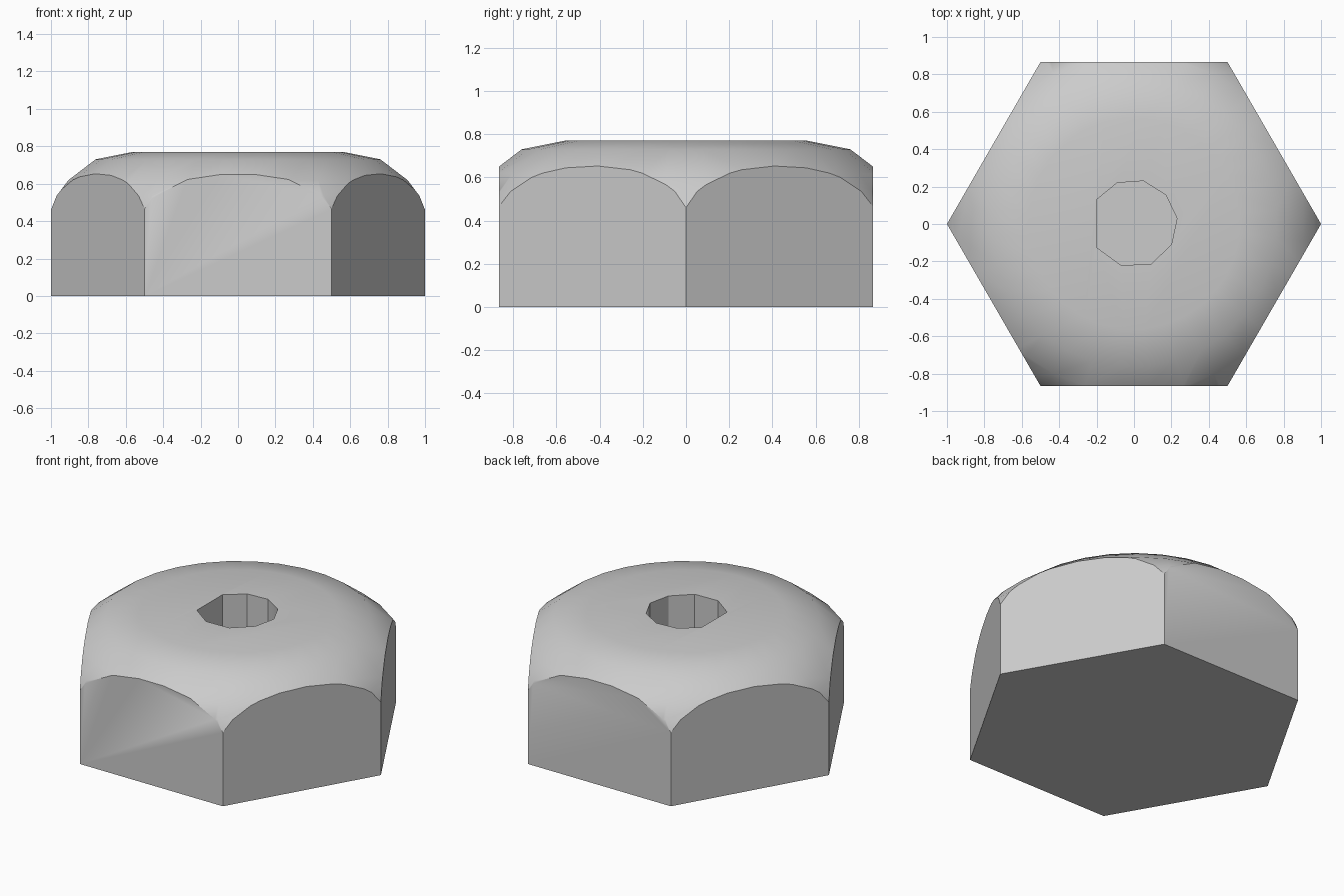
import bpy, bmesh
from math import cos, sin, radians, sqrt
from mathutils import Vector

if "Cube" in bpy.data.objects:
    bpy.data.objects.remove(bpy.data.objects["Cube"])

grey = bpy.data.materials.new("plain grey")
grey.use_nodes = True
colour = (0.6, 0.6, 0.6, 1)
grey.diffuse_color = colour
grey.node_tree.nodes["Principled BSDF"].inputs["Base Color"].default_value = colour


def make_object(name, bm):
    bmesh.ops.recalc_face_normals(bm, faces=bm.faces)
    mesh = bpy.data.meshes.new(name)
    bm.to_mesh(mesh)
    bm.free()
    mesh.materials.append(grey)
    obj = bpy.data.objects.new(name, mesh)
    bpy.context.collection.objects.link(obj)
    return obj


def loft(name, rings, trim=None):
    """Skin a stack of rings and cap both ends."""
    bm = bmesh.new()
    loops = [[bm.verts.new(p) for p in ring] for ring in rings]
    for low, high in zip(loops, loops[1:]):
        n = len(low)
        for i in range(n):
            j = (i + 1) % n
            bm.faces.new((low[i], low[j], high[j], high[i]))
    bm.faces.new(loops[0])
    bm.faces.new(loops[-1])
    if trim:
        trim(bm)
    return make_object(name, bm)


def cut_hexagon(bm):
    """Slice six flat sides off the round body."""
    for k in range(6):
        a = radians(30 + 60 * k)
        normal = Vector((cos(a), sin(a), 0))
        cut = bmesh.ops.bisect_plane(
            bm, geom=bm.verts[:] + bm.edges[:] + bm.faces[:], dist=1e-5,
            plane_co=normal * sqrt(3) / 2, plane_no=normal, clear_outer=True)
        rim = [e for e in cut["geom_cut"] if isinstance(e, bmesh.types.BMEdge)]
        bmesh.ops.contextual_create(bm, geom=rim)


# Nut body: domed round blank trimmed to a hexagon
SEGMENTS = 32
profile = [(1.04, 0), (1.04, 0.4), (1.005, 0.46), (0.975, 0.535),
           (0.91, 0.62), (0.765, 0.73), (0.565, 0.77)]
angles = [radians((i + 0.5) * 360 / SEGMENTS) for i in range(SEGMENTS)]
body = loft("hex_nut_body",
            [[(r * cos(a), r * sin(a), z) for a in angles] for r, z in profile],
            cut_hexagon)

# Blind hole with one wide flat on the right side
hole = [(0.23, 0.03), (0.17, 0.155), (0.05, 0.23), (-0.09, 0.22), (-0.2, 0.13),
        (-0.2, -0.125), (-0.07, -0.22), (0.09, -0.215), (0.2, -0.11)]
cutter = loft("hole_cutter", [[(x, y, z) for x, y in hole] for z in (0.15, 1)])
cutter.hide_render = True
bore = body.modifiers.new("bore", "BOOLEAN")
bore.operation = "DIFFERENCE"
bore.solver = "EXACT"
bore.object = cutter
bpy.context.view_layer.objects.active = body
body.select_set(True)
bpy.ops.object.modifier_apply(modifier="bore")
bpy.data.objects.remove(cutter)

# Smooth dome, crisp edges
bpy.ops.object.shade_smooth_by_angle(angle=radians(33))
